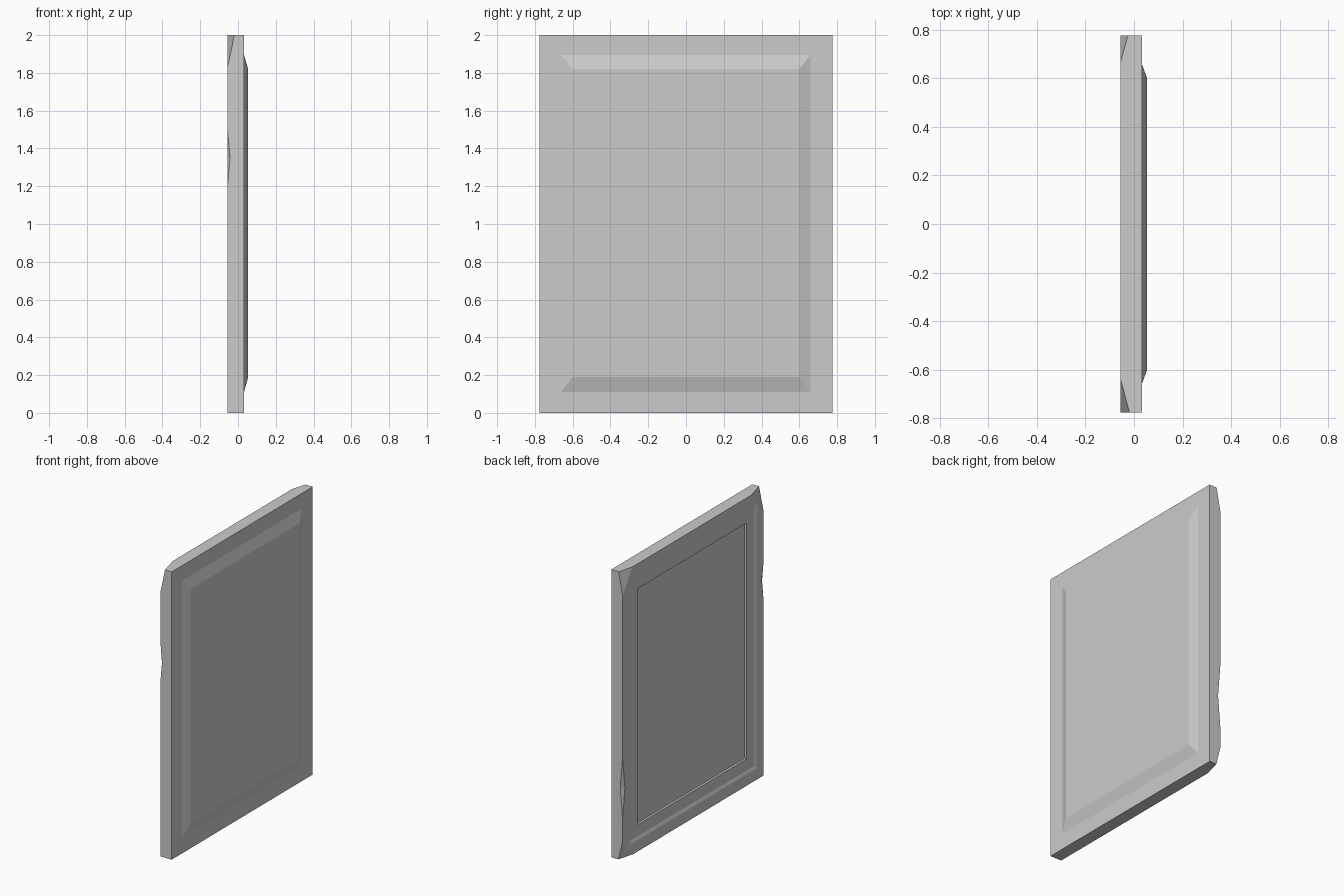
import bpy, bmesh
from mathutils import Vector

default = bpy.data.objects.get("Cube")
if default:
    bpy.data.objects.remove(default, do_unlink=True)

grey = bpy.data.materials.new("plain grey")
grey.use_nodes = True
colour = (0.6, 0.6, 0.6, 1)
grey.diffuse_color = colour
grey.node_tree.nodes["Principled BSDF"].inputs["Base Color"].default_value = colour

BACK, RIM, FRONT = -0.055, 0.032, 0.054   # x of the three levels
HALF, TOP = 0.775, 2.0


def make_object(name, bm):
    bmesh.ops.recalc_face_normals(bm, faces=bm.faces)
    mesh = bpy.data.meshes.new(name)
    bm.to_mesh(mesh)
    bm.free()
    mesh.materials.append(grey)
    obj = bpy.data.objects.new(name, mesh)
    bpy.context.collection.objects.link(obj)
    return obj


def rectangle(x, half, low, high):
    return [(x, -half, low), (x, half, low), (x, half, high), (x, -half, high)]


def hull(points):
    bm = bmesh.new()
    verts = [bm.verts.new(p) for p in points]
    bmesh.ops.convex_hull(bm, input=verts)
    return bm


def carve(target, bm):
    """Subtract a shape from the target and remove the cutter."""
    cutter = make_object("cutter", bm)
    cutter.hide_render = True
    mod = target.modifiers.new("carve", "BOOLEAN")
    mod.operation, mod.solver, mod.object = "DIFFERENCE", "EXACT", cutter
    graph = bpy.context.evaluated_depsgraph_get()
    mesh = bpy.data.meshes.new_from_object(target.evaluated_get(graph))
    target.modifiers.clear()
    target.data = mesh
    bpy.data.objects.remove(cutter, do_unlink=True)


# Slab, with the raised bevelled panel on its +x side
bm = bmesh.new()
bmesh.ops.create_cube(bm, size=1)
for v in bm.verts:
    v.co = (RIM if v.co.x > 0 else BACK, 2 * HALF * v.co.y, TOP * (v.co.z + 0.5))

# Chipped corners: (y side, z end, z direction, chip width, chip height, chip depth)
for side, end, up, width, height, depth in [
        (-1, TOP, -1, 0.135, 0.17, 0.036),
        (1, TOP, -1, 0.105, 0.16, 0.030),
        (1, 0, 1, 0.12, 0.13, 0.032)]:
    corner = Vector((BACK, side * HALF, end))
    a = corner + Vector((0, 0, up * height))
    b = corner + Vector((0, -side * width, 0))
    c = corner + Vector((depth, 0, 0))
    normal = (b - a).cross(c - a)
    if normal.dot(corner - a) < 0:
        normal.negate()
    cut = bmesh.ops.bisect_plane(bm, geom=bm.verts[:] + bm.edges[:] + bm.faces[:],
                                 plane_co=a, plane_no=normal, clear_outer=True)
    edges = [e for e in cut["geom_cut"] if isinstance(e, bmesh.types.BMEdge)]
    bmesh.ops.holes_fill(bm, edges=edges)

face = max(bm.faces, key=lambda f: f.calc_center_median().x)
for x, half, low, high in [(RIM, 0.66, 0.11, 1.895), (FRONT, 0.6, 0.19, 1.82)]:
    bmesh.ops.inset_individual(bm, faces=[face], thickness=0.05, use_even_offset=True)
    for v in face.verts:
        v.co = (x, half if v.co.y > 0 else -half, high if v.co.z > 1 else low)
slab = make_object("slab", bm)

# Stepped recess on the -x side: sloped outer step, then a straight inner one
carve(slab, hull(rectangle(BACK - 0.008, 0.72, 0.06, 1.94)
                 + rectangle(BACK + 0.008, 0.68, 0.10, 1.90)))
carve(slab, hull(rectangle(BACK - 0.02, 0.60, 0.18, 1.82)
                 + rectangle(BACK + 0.024, 0.60, 0.18, 1.82)))

# Worn nicks along the upright edges
for side, z, reach, depth in [(-1, 1.35, 0.15, 0.013), (1, 0.5, 0.22, 0.018)]:
    centre = Vector((BACK, side * HALF, z))
    spans = [Vector((depth, 0, 0)), Vector((0, 0.025, 0)), Vector((0, 0, reach))]
    carve(slab, hull([centre + s * v for v in spans for s in (-1, 1)]))
